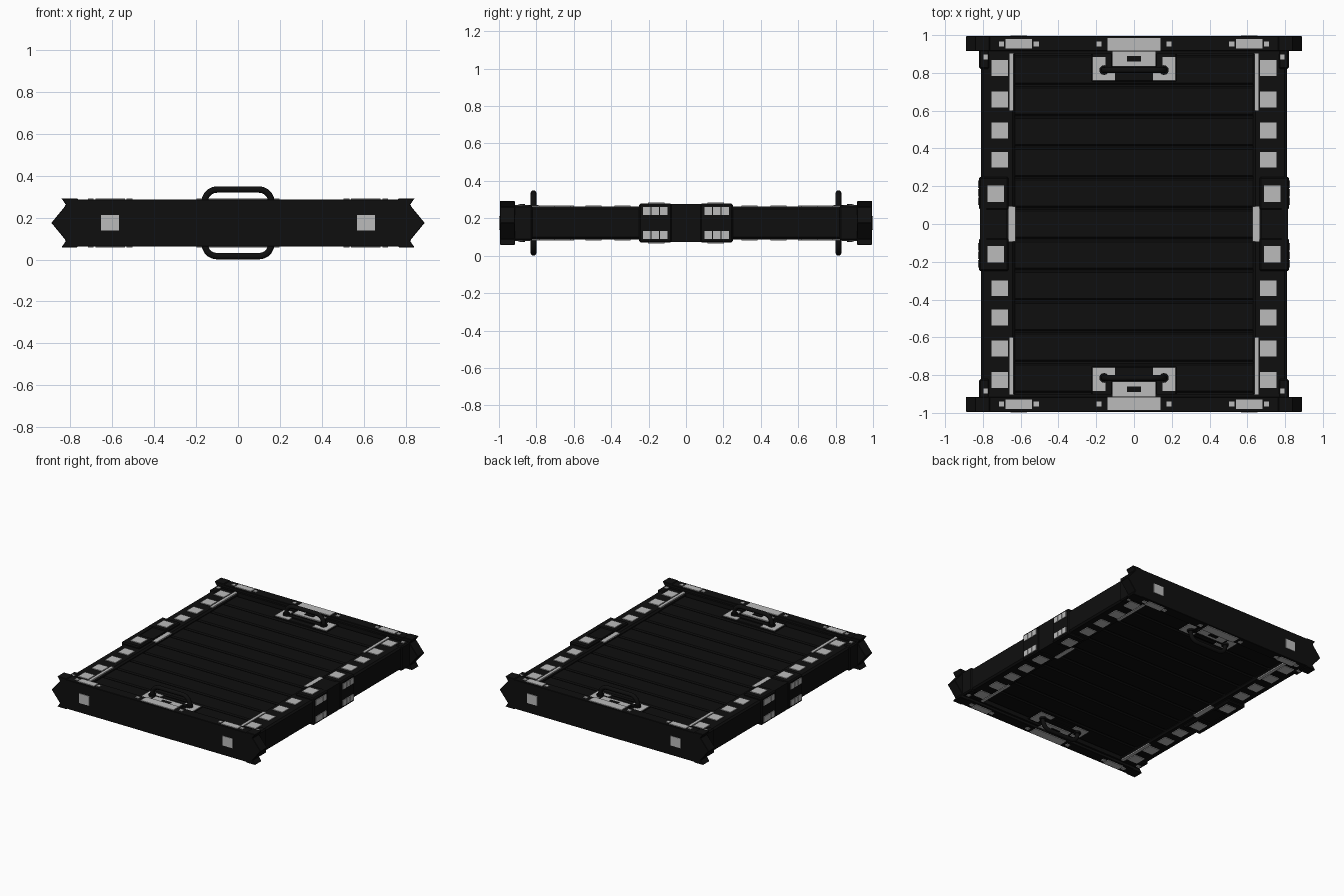
import bpy, bmesh, math
from itertools import product
from mathutils import Matrix, Vector

MID = 0.175  # height of the symmetry plane

cube = bpy.data.objects.get("Cube")
if cube:
    bpy.data.objects.remove(cube)


def material(name, value):
    m = bpy.data.materials.new(name)
    m.use_nodes = True
    colour = (value, value, value, 1)
    m.diffuse_color = colour
    m.node_tree.nodes["Principled BSDF"].inputs["Base Color"].default_value = colour
    return m


black = material("black_metal", 0.0045)
grey = material("light_grey", 0.5)


def finish(name, bm, mat, bevel=0):
    bmesh.ops.recalc_face_normals(bm, faces=bm.faces)
    mesh = bpy.data.meshes.new(name)
    bm.to_mesh(mesh)
    bm.free()
    obj = bpy.data.objects.new(name, mesh)
    bpy.context.collection.objects.link(obj)
    obj.location.z = MID
    mesh.materials.append(mat)
    if bevel:
        mod = obj.modifiers.new("edges", 'BEVEL')
        mod.width = bevel
        mod.segments = 1
    return obj


def boxes(name, mat, spans, bevel=0):
    """Boxes given as x, y, z spans, mirrored on every axis they do not straddle."""
    bm = bmesh.new()
    for span in spans:
        centre = [(a + b) / 2 for a, b in span]
        size = [b - a for a, b in span]
        signs = [(1, -1) if abs(c) > 1e-6 else (1,) for c in centre]
        for s in product(*signs):
            place = Matrix.Translation([c * k for c, k in zip(centre, s)])
            bmesh.ops.create_cube(bm, size=1, matrix=place @ Matrix.Diagonal((*size, 1)))
    return finish(name, bm, mat, bevel)


def around(c, half):
    return (c - half, c + half)


def plate(x, y, top):
    return (x, y, (top - 0.004, top + 0.005))


# Surface heights above the symmetry plane
PANEL, RAIL, JOINT, BAR = 0.07, 0.0875, 0.104, 0.112

# Planked centre panel over a thinner core
boxes("panel_core", black, [((-.66, .66), (-.93, .93), (-.06, .06))])
planks = [around(0.163 * i, 0.077) for i in range(6)]
boxes("panel_planks", black, [((-.65, .65), y, (-PANEL, PANEL)) for y in planks], 0.008)

# Side rails, corner blocks and middle joint plates
boxes("side_rails", black, [((.63, .81), (-.93, .93), (-RAIL, RAIL))], 0.012)
boxes("corner_blocks", black, [((.765, .82), (.82, .93), (-.094, .094))], 0.008)
boxes("joint_core", black, [((.672, .81), (-.1, .1), (-.098, .098))])
boxes("joint_plates", black, [((.665, .82), (.075, .25), (-JOINT, JOINT))], 0.008)
boxes("joint_side_band", black, [((.78, .814), (-.24, .24), (-.102, .102))])

# Pointed end bars with flared horns
half = [(.765, .112), (.765, .117), (.842, .117), (.82, .085), (.89, 0)]
right = half + [(x, -z) for x, z in reversed(half[:-1])]
outline = right + [(-x, -z) for x, z in right]
bm = bmesh.new()
for s in (1, -1):
    face = bm.faces.new([bm.verts.new((x, .915 * s, z)) for x, z in outline])
    new = bmesh.ops.extrude_face_region(bm, geom=[face])["geom"]
    moved = [v for v in new if isinstance(v, bmesh.types.BMVert)]
    bmesh.ops.translate(bm, verts=moved, vec=(0, .08 * s, 0))
finish("end_bars", bm, black, 0.006)
boxes("end_bar_steps", black, [((-.8, .8), (.9, .92), (-.092, .092))])

# Handle mounts on both faces
boxes("handle_base", black, [((-.225, .225), (.755, .92), (-.076, .076))], 0.004)
boxes("handle_block", black, [((-.12, .12), (.832, .92), (-.092, .092))], 0.004)

# Light plates along the rails and joints
rows = [.34, .495, .66, .825]
boxes("rail_plates", grey,
      [plate((.668, .755), around(y, .042), RAIL) for y in rows]
      + [plate((.687, .775), around(.16, .044), JOINT)])
boxes("rail_strips", grey, [plate((.638, .66), (.6, .902), RAIL),
                            plate((.627, .664), (-.093, .093), RAIL)])
boxes("corner_studs", grey, [plate(around(.785, .013), around(.885, .013), .094)])

# Light plates on the end bars
boxes("end_bar_top_plates", grey,
      [plate((.54, .68), (.928, .98), BAR), plate((-.14, .14), (.917, .985), BAR)]
      + [plate(around(x, .014), around(.953, .013), BAR) for x in (.185, .518, .702)])
boxes("end_bar_face_plates", grey, [((.567, .653), (.99, .999), (-.037, .037))])

# Light squares on the joint sides
boxes("joint_side_squares", grey,
      [((.815, .825), around(y, .02), (.042, .085)) for y in (.12, .165, .21)])

# Light frame around each handle, with a dark slot
boxes("handle_plates", grey, [plate((-.115, .115), (.834, .914), .092),
                              plate((.15, .22), (.76, .885), .076),
                              plate((.1, .15), (.76, .802), .076)])
boxes("handle_slots", black, [plate((-.037, .037), (.86, .89), .096)])


# Rounded handle loops passing through the panel
def handle(name, y):
    curve = bpy.data.curves.new(name, 'CURVE')
    curve.dimensions = '3D'
    curve.bevel_depth = 0.016
    curve.bevel_resolution = 3
    path = []
    for k, (sx, sz) in enumerate([(1, 1), (-1, 1), (-1, -1), (1, -1)]):
        for i in range(6):
            a = math.pi / 2 * (k + i / 5)
            path.append(Vector((sx * .1, y, sz * .1)) +
                        Vector((math.cos(a), 0, math.sin(a))) * .059)
    spline = curve.splines.new('POLY')
    spline.points.add(len(path) - 1)
    for p, co in zip(spline.points, path):
        p.co = (*co, 1)
    spline.use_cyclic_u = True
    curve.materials.append(black)
    obj = bpy.data.objects.new(name, curve)
    obj.location.z = MID
    bpy.context.collection.objects.link(obj)


handle("front_handle", -.815)
handle("back_handle", .815)

# Round feet and cross bar under each handle
bm = bmesh.new()
for sx, sy in product((1, -1), repeat=2):
    bmesh.ops.create_cone(bm, cap_ends=True, segments=12, radius1=.026, radius2=.026,
                          depth=.19, matrix=Matrix.Translation((sx * .158, sy * .815, 0)))
finish("handle_feet", bm, black)
boxes("handle_cross_bars", black, [((-.15, .15), (.8, .832), (-.084, .084))])
